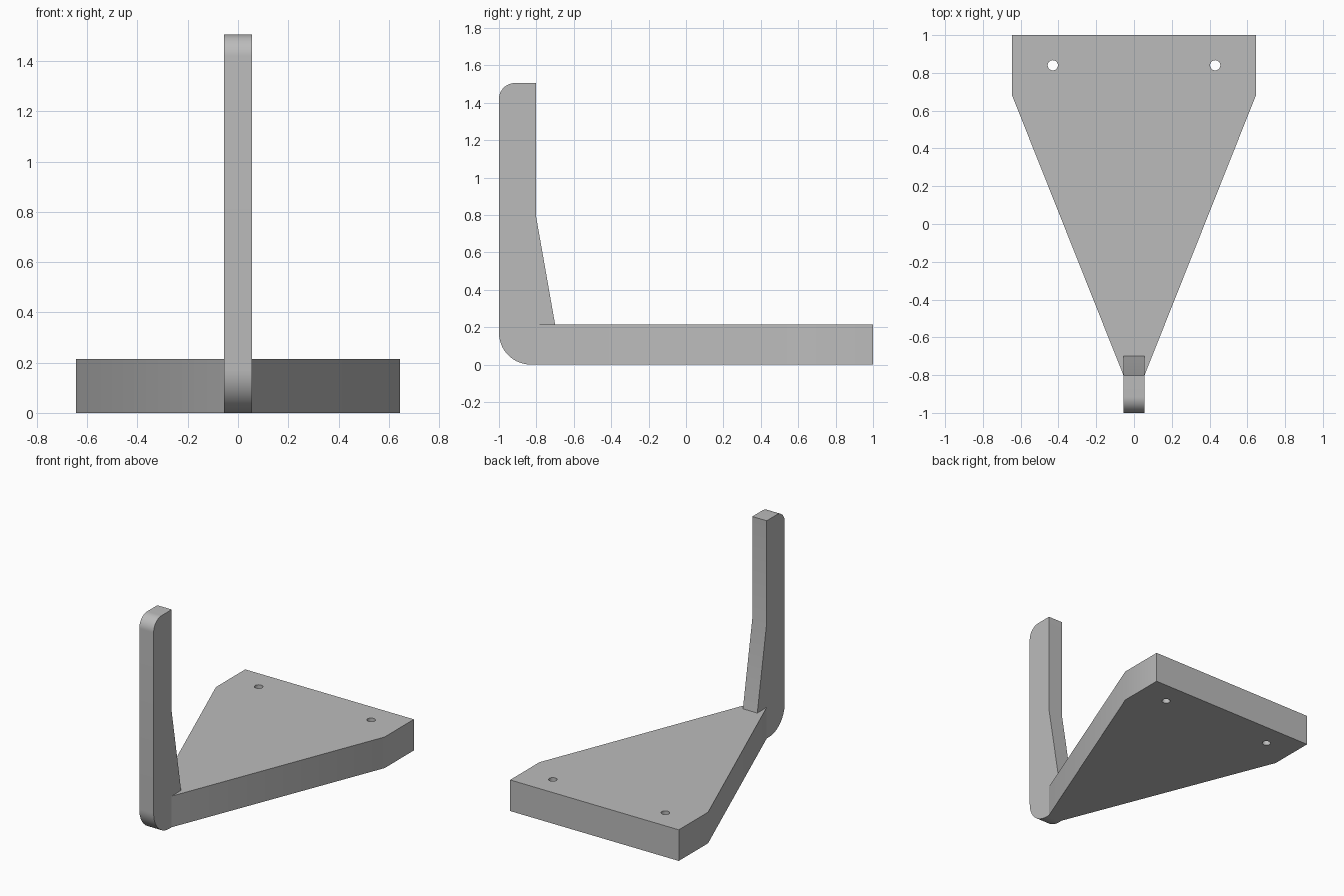
import bpy, bmesh, math
from mathutils import Vector

cube = bpy.data.objects.get("Cube")
if cube:
    bpy.data.objects.remove(cube, do_unlink=True)

grey = bpy.data.materials.new("plain grey")
grey.use_nodes = True
colour = (0.5, 0.5, 0.5, 1)
grey.diffuse_color = colour
grey.node_tree.nodes["Principled BSDF"].inputs["Base Color"].default_value = colour


def prism(name, outline, offset):
    """Extrude a closed planar outline along an offset."""
    bm = bmesh.new()
    face = bm.faces.new([bm.verts.new(p) for p in outline])
    top = bmesh.ops.extrude_face_region(bm, geom=[face])["geom"]
    bmesh.ops.translate(bm, vec=Vector(offset),
                        verts=[g for g in top if isinstance(g, bmesh.types.BMVert)])
    bmesh.ops.recalc_face_normals(bm, faces=bm.faces)
    mesh = bpy.data.meshes.new(name)
    bm.to_mesh(mesh)
    bm.free()
    mesh.materials.append(grey)
    obj = bpy.data.objects.new(name, mesh)
    bpy.context.collection.objects.link(obj)
    return obj


def arc(cy, cz, radius, start, end, steps=16):
    """Points of an arc in the side plane, angles in degrees."""
    angles = [math.radians(start + (end - start) * i / steps) for i in range(steps + 1)]
    return [(cy + radius * math.cos(a), cz + radius * math.sin(a)) for a in angles]


def smooth(obj):
    bpy.ops.object.select_all(action="DESELECT")
    obj.select_set(True)
    bpy.context.view_layer.objects.active = obj
    bpy.ops.object.shade_smooth_by_angle(angle=math.radians(30))


half_arm, plate_top, joint = 0.055, 0.215, -0.803

# Tapered base plate
half = [(half_arm, joint), (0.645, 0.68), (0.645, 1)]
outline = half + [(-x, y) for x, y in reversed(half)]
plate = prism("base_plate", [(x, y, 0) for x, y in outline], (0, 0, plate_top))

# Two screw holes through the plate
for side in (-1, 1):
    bpy.ops.mesh.primitive_cylinder_add(vertices=32, radius=0.027, depth=1,
                                        location=(side * 0.43, 0.84, 0))
    cutter = bpy.context.object
    cutter.name = "hole_cutter"
    cutter.hide_render = True
    cutter.data.materials.append(grey)
    cut = plate.modifiers.new("screw_hole", "BOOLEAN")
    cut.operation = "DIFFERENCE"
    cut.solver = "EXACT"
    cut.object = cutter
    bpy.context.view_layer.objects.active = plate
    bpy.ops.object.modifier_apply(modifier=cut.name)
    bpy.data.objects.remove(cutter, do_unlink=True)
smooth(plate)

# Upright arm with rounded front corners and a sloping brace
profile = [(joint, 1.505)]
profile += arc(-0.915, 1.42, 0.085, 90, 180)
profile += arc(-0.83, 0.17, 0.17, 180, 270)
profile += [(joint, 0), (joint, plate_top), (-0.70, plate_top), (joint, 0.8)]
arm = prism("upright_arm", [(-half_arm, y, z) for y, z in profile], (2 * half_arm, 0, 0))
smooth(arm)
